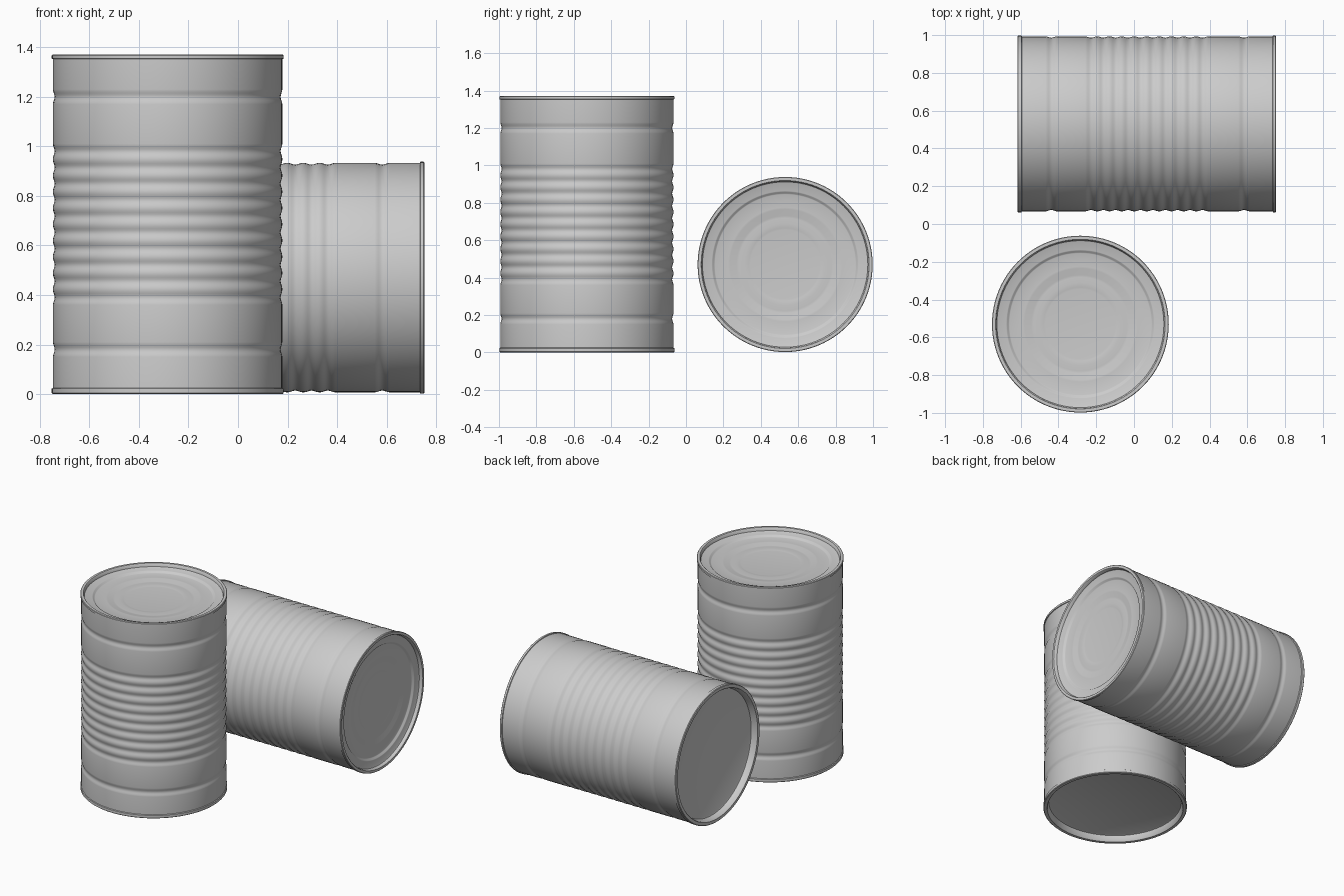
import bpy, math
from mathutils import Matrix

if "Cube" in bpy.data.objects:
    bpy.data.objects.remove(bpy.data.objects["Cube"])

H = 1.37      # can height
R = 0.468     # rim radius
RB = 0.463    # body radius
SEG = 96


def lathe(name, profile, place):
    """Revolve (radius, height) points about z; zero radius closes with a fan."""
    verts, rings, faces = [], [], []
    for r, z in profile:
        n = 1 if r == 0 else SEG
        rings.append((len(verts), n))
        verts += [(r * math.cos(2 * math.pi * i / SEG),
                   r * math.sin(2 * math.pi * i / SEG), z) for i in range(n)]
    for (a, na), (b, nb) in zip(rings, rings[1:]):
        for i in range(SEG):
            j = (i + 1) % SEG
            quad = [a + i % na, a + j % na, b + j % nb, b + i % nb]
            faces.append(list(dict.fromkeys(quad)))
    mesh = bpy.data.meshes.new(name)
    mesh.from_pydata(verts, [], faces)
    mesh.update()
    ob = bpy.data.objects.new(name, mesh)
    bpy.context.collection.objects.link(ob)
    ob.matrix_world = place
    bpy.ops.object.select_all(action='DESELECT')
    ob.select_set(True)
    bpy.context.view_layer.objects.active = ob
    bpy.ops.object.shade_smooth_by_angle(angle=math.radians(35))
    return ob


def body_profile():
    """Straight wall with pressed beads: ten in the middle, one near each end."""
    pts = [(RB, 0.02)]
    beads = [0.18] + [0.39 + i * 0.0656 for i in range(10)] + [1.2]
    for z in beads:
        for k in range(-4, 5):
            depth = 0.0035 * (1 + math.cos(math.pi * k / 4))
            pts.append((RB - depth, z + k * 0.0075))
    pts.append((RB, H - 0.015))
    return pts


def can(name, place):
    lathe(name + "_body", body_profile(), place)

    # Lid: rolled rim, recessed panel with stepped rings
    lathe(name + "_lid", [
        (RB, H - 0.018), (R, H - 0.016), (R, H - 0.003), (R - 0.003, H),
        (0.449, H), (0.446, H - 0.003), (0.442, H - 0.022), (0.437, H - 0.025),
        (0.393, H - 0.025), (0.388, H - 0.027), (0.380, H - 0.036),
        (0.375, H - 0.038), (0.305, H - 0.034), (0.295, H - 0.035),
        (0.260, H - 0.043), (0.248, H - 0.044), (0.218, H - 0.040),
        (0.195, H - 0.044), (0.185, H - 0.045), (0, H - 0.045)], place)

    # Base: rolled rim around a plain, deeper panel
    lathe(name + "_base", [
        (0, 0.045), (0.425, 0.045), (0.432, 0.042), (0.440, 0.004),
        (0.444, 0), (R - 0.004, 0), (R, 0.004), (R, 0.022),
        (RB, 0.025)], place)


# Upright can in front, second can lying behind with its lid facing right
can("standing_can", Matrix.Translation((-0.284, -0.53, 0)))
can("lying_can", Matrix.Translation((-0.618, 0.53, 0.47))
    @ Matrix.Rotation(math.pi / 2, 4, 'Y'))
